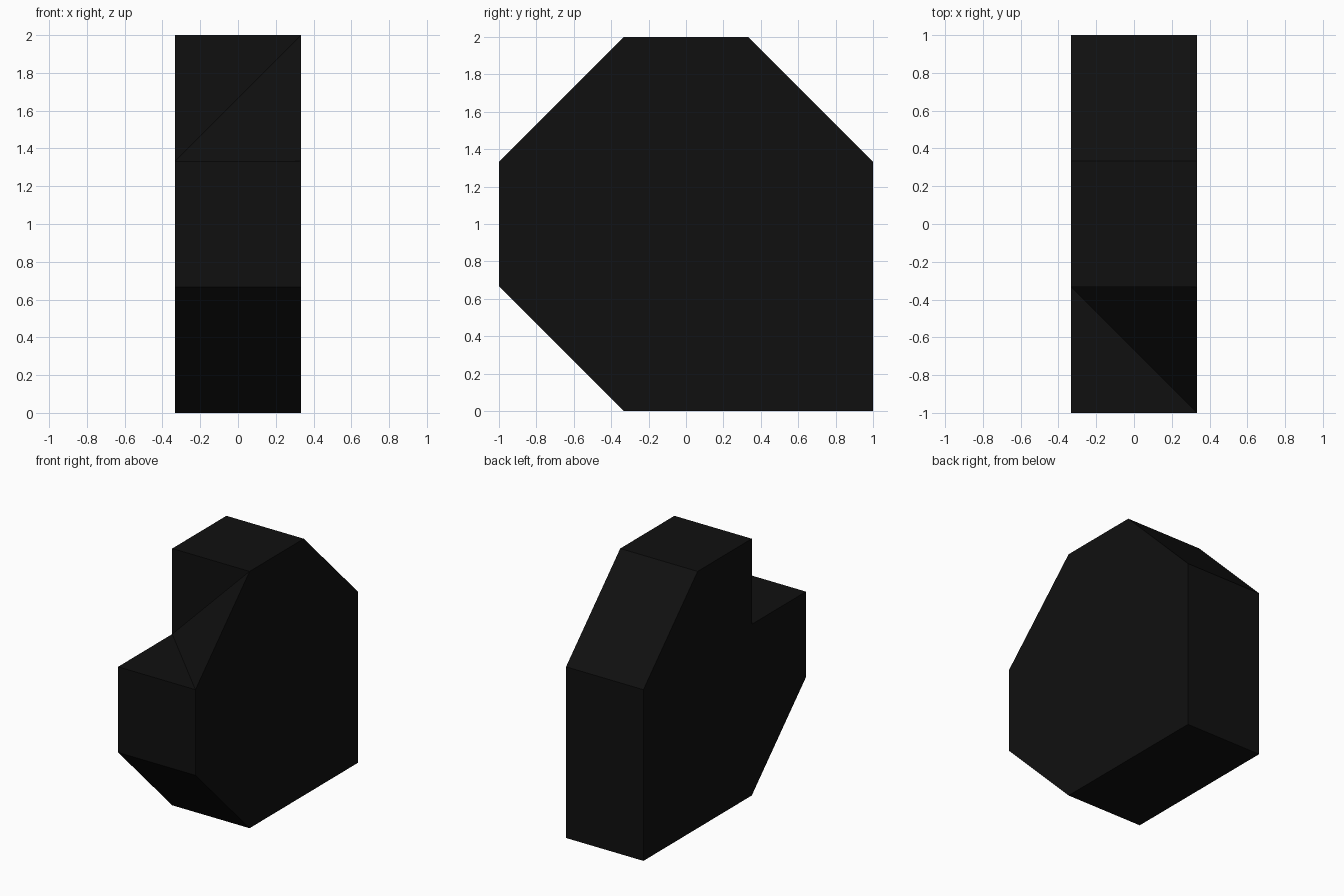
import bpy
import bmesh

cube = bpy.data.objects.get("Cube")
if cube:
    bpy.data.objects.remove(cube, do_unlink=True)

# Single near-black material
black = bpy.data.materials.new("near_black")
black.use_nodes = True
colour = (0.005, 0.005, 0.005, 1)
black.diffuse_color = colour
black.node_tree.nodes["Principled BSDF"].inputs["Base Color"].default_value = colour

T = 1 / 3       # half the thickness
LOW, HIGH = 2 / 3, 4 / 3


def finish(name, bm):
    bmesh.ops.recalc_face_normals(bm, faces=bm.faces[:])
    mesh = bpy.data.meshes.new(name)
    bm.to_mesh(mesh)
    bm.free()
    mesh.materials.append(black)
    obj = bpy.data.objects.new(name, mesh)
    bpy.context.collection.objects.link(obj)
    return obj


# Main slab: a (y, z) profile with two chamfers, a full corner and a step
profile = [(-T, 0), (1, 0), (1, HIGH), (T, 2), (-T, 2),
           (-T, HIGH), (-1, HIGH), (-1, LOW)]
bm = bmesh.new()
face = bm.faces.new([bm.verts.new((-T, y, z)) for y, z in profile])
ext = bmesh.ops.extrude_face_region(bm, geom=[face])
side = [v for v in ext["geom"] if isinstance(v, bmesh.types.BMVert)]
bmesh.ops.translate(bm, verts=side, vec=(2 * T, 0, 0))
finish("main_slab", bm)

# Corner wedge: a tetrahedron sitting in the step
bm = bmesh.new()
for p in [(T, -T, HIGH), (-T, -T, HIGH), (T, -1, HIGH), (T, -T, 2)]:
    bm.verts.new(p)
bmesh.ops.convex_hull(bm, input=bm.verts[:])
finish("corner_wedge", bm)
